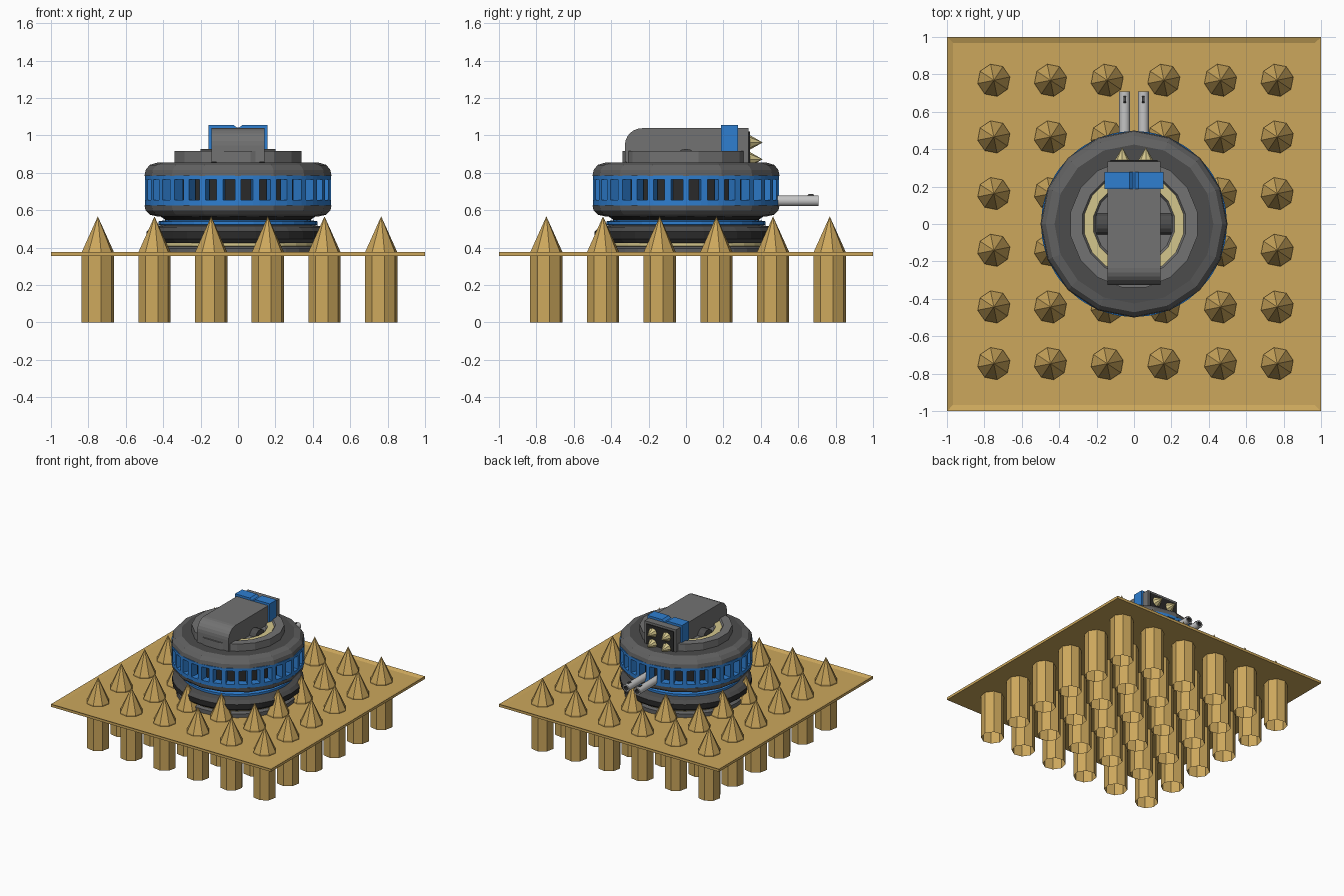
import bpy, bmesh, math
from mathutils import Vector

cube = bpy.data.objects.get("Cube")
if cube:
    bpy.data.objects.remove(cube, do_unlink=True)


def material(name, r, g, b):
    """Flat material from 0-255 display values."""
    col = [(c / 255 / 12.92) if c < 11 else ((c / 255 + 0.055) / 1.055) ** 2.4 for c in (r, g, b)] + [1]
    m = bpy.data.materials.new(name)
    m.use_nodes = True
    m.diffuse_color = col
    m.node_tree.nodes["Principled BSDF"].inputs["Base Color"].default_value = col
    return m


TAN = material("tan", 204, 167, 92)
CREAM = material("cream", 212, 198, 140)
BLUE = material("blue", 46, 126, 208)
GREY = material("grey", 114, 114, 114)
MID = material("mid grey", 98, 98, 98)
DARK = material("dark grey", 76, 76, 76)
BLACK = material("near black", 42, 42, 42)
STEEL = material("light steel", 196, 196, 196)


def finish(name, bm, mats):
    bmesh.ops.remove_doubles(bm, verts=bm.verts[:], dist=1e-5)
    bmesh.ops.recalc_face_normals(bm, faces=bm.faces[:])
    me = bpy.data.meshes.new(name)
    bm.to_mesh(me)
    bm.free()
    for m in mats:
        me.materials.append(m)
    ob = bpy.data.objects.new(name, me)
    bpy.context.collection.objects.link(ob)
    return ob


def add_lathe(bm, profile, sides, phase=0.0, at=(0, 0, 0), axis="Z", indices=None):
    """Revolve (radius, height) points; indices give the material of each strip."""
    def place(r, h, a):
        u, v = r * math.cos(a), r * math.sin(a)
        p = {"Z": (u, v, h), "Y": (u, h, v), "X": (h, u, v)}[axis]
        return bm.verts.new(Vector(p) + Vector(at))
    rows = []
    for r, h in profile:
        if r == 0:
            rows.append([place(0, h, 0)] * sides)
        else:
            rows.append([place(r, h, phase + math.tau * i / sides) for i in range(sides)])
    for k, (lo, hi) in enumerate(zip(rows, rows[1:])):
        for i in range(sides):
            j = (i + 1) % sides
            quad = list(dict.fromkeys((lo[i], lo[j], hi[j], hi[i])))
            if len(quad) > 2:
                bm.faces.new(quad).material_index = indices[k] if indices else 0


def lathe(name, profile, sides, mats, **kw):
    bm = bmesh.new()
    add_lathe(bm, profile, sides, **kw)
    return finish(name, bm, mats)


def prism(name, points, axis, a, b, mat):
    """Extrude a 2D outline along X or Y from a to b."""
    bm = bmesh.new()
    ends = []
    for d in (a, b):
        ends.append([bm.verts.new((d, u, v) if axis == "X" else (u, d, v)) for u, v in points])
        bm.faces.new(ends[-1])
    n = len(points)
    for i in range(n):
        j = (i + 1) % n
        bm.faces.new((ends[0][i], ends[0][j], ends[1][j], ends[1][i]))
    return finish(name, bm, [mat])


# Square platform with a thin raised rim
bm = bmesh.new()
bmesh.ops.create_cube(bm, size=1)
for v in bm.verts:
    v.co = (v.co.x * 2, v.co.y * 2, 0.355 if v.co.z < 0 else 0.376)
top = [f for f in bm.faces if f.calc_center_median().z > 0.37]
bmesh.ops.inset_region(bm, faces=top, thickness=0.045)
bmesh.ops.translate(bm, verts=top[0].verts[:], vec=(0, 0, -0.012))
finish("platform", bm, [TAN])

# Grid of octagonal posts (open below) and spikes
posts, spikes = bmesh.new(), bmesh.new()
for i in range(6):
    for j in range(6):
        at = (0.008 + (i - 2.5) * 0.303, 0.011 + (j - 2.5) * 0.303, 0)
        add_lathe(posts, [(0.088, 0), (0.088, 0.36)], 8, 0.2, at)
        add_lathe(spikes, [(0.088, 0.362), (0.088, 0.375), (0, 0.567)], 8, 0.2, at)
finish("posts", posts, [TAN])
finish("spikes", spikes, [TAN])

# Stacked base rings under the turret
lathe("base_ring", [(0, 0.36), (0.46, 0.36), (0.46, 0.395), (0.43, 0.408), (0, 0.408)], 32, [MID])
lathe("base_cream_ring", [(0.42, 0.4), (0.44, 0.408), (0.44, 0.424), (0.4, 0.43)], 32, [CREAM])
lathe("base_tyre", [(0.4, 0.424), (0.465, 0.424), (0.49, 0.445), (0.49, 0.485), (0.465, 0.51), (0.4, 0.522)],
      32, [DARK, BLACK], indices=[1, 0, 1, 0, 0])
lathe("neck_blue_ring", [(0.38, 0.518), (0.425, 0.522), (0.425, 0.54), (0.38, 0.548)], 32, [BLUE])
lathe("neck", [(0.39, 0.41), (0.39, 0.55), (0.42, 0.57)], 32, [BLACK])

# Drum: rounded skirt and shoulder around a dark core
PH = math.pi / 16
lathe("drum_skirt", [(0, 0.566), (0.43, 0.566), (0.472, 0.576), (0.494, 0.598), (0.5, 0.626), (0.41, 0.626)],
      16, [DARK, MID], indices=[0, 1, 1, 1, 1])
lathe("drum_core", [(0.42, 0.62), (0.42, 0.79)], 32, [BLACK])
lathe("drum_shoulder", [(0.41, 0.783), (0.5, 0.783), (0.494, 0.815), (0.472, 0.842), (0.425, 0.856), (0.3, 0.856)],
      16, [MID, DARK], indices=[0, 0, 0, 0, 1])

# Blue band with a ring of window openings
WINDOWS = 32
bm = bmesh.new()
levels = (0.624, 0.653, 0.763, 0.785)
half = math.tau / WINDOWS * 0.325
angles = [math.tau * (k + 0.5) / WINDOWS + s * half for k in range(WINDOWS) for s in (-1, 1)]
rows = [[bm.verts.new((0.497 * math.cos(a), 0.497 * math.sin(a), z)) for a in angles] for z in levels]
for r in range(3):
    for i in range(len(angles)):
        j = (i + 1) % len(angles)
        if r != 1 or i % 2:
            bm.faces.new((rows[r][i], rows[r][j], rows[r + 1][j], rows[r + 1][i]))
band = finish("window_band", bm, [BLUE])
mod = band.modifiers.new("thickness", "SOLIDIFY")
mod.thickness = 0.065
mod.offset = -1

# Top cap with a cream ring set into it
lathe("top_cap", [(0.345, 0.85), (0.345, 0.915), (0.28, 0.915), (0.27, 0.9), (0.22, 0.9), (0.21, 0.885), (0, 0.885)],
      16, [GREY, CREAM], phase=PH, indices=[0, 0, 0, 1, 0, 0])
lathe("trunnion", [(0, -0.2), (0.06, -0.2), (0.06, 0.2), (0, 0.2)], 16, [DARK], axis="X", at=(0, 0, 0.868))

# Launcher housing with a rounded front top edge
arc = [(-0.235 - 0.092 * math.sin(t), 0.946 + 0.092 * math.cos(t))
       for t in [math.pi / 2 * k / 6 for k in range(7)]]
prism("housing", [(0.335, 0.83), (0.335, 1.038)] + arc + [(-0.327, 0.858), (-0.2, 0.83)], "X", -0.143, 0.143, GREY)
prism("housing_end_plate", [(-0.125, 0.845), (0.125, 0.845), (0.125, 1.02), (-0.125, 1.02)],
      "Y", 0.332, 0.341, BLACK)

# Blue strap over the housing, notched in the middle
outline = [(-0.157, 0.905), (0.157, 0.905), (0.157, 1.056), (0.024, 1.056), (0.006, 1.041),
           (-0.006, 1.041), (-0.024, 1.056), (-0.157, 1.056)]
prism("housing_strap", outline, "Y", 0.187, 0.277, BLUE)

# Four pointed warheads
bm = bmesh.new()
for x in (-0.063, 0.063):
    for z in (0.872, 0.962):
        add_lathe(bm, [(0, 0.335), (0.038, 0.335), (0.038, 0.343), (0, 0.41)], 8, at=(x, 0, z), axis="Y")
finish("warheads", bm, [CREAM])

# Twin barrels with dark bores, sights and slots
for side, x in (("right", -0.05), ("left", 0.05)):
    barrel = lathe(side + "_barrel", [(0, 0.43), (0.029, 0.43), (0.029, 0.708), (0.018, 0.708), (0.018, 0.66), (0, 0.66)],
                   16, [STEEL, BLACK], axis="Y", at=(x, 0, 0.65), indices=[0, 0, 0, 1, 1])
    for p in barrel.data.polygons:
        p.use_smooth = abs(p.normal.y) < 0.5
    barrel.data.set_sharp_from_angle(angle=math.radians(40))
    prism(side + "_barrel_sight", [(0.645, 0.676), (0.685, 0.676), (0.68, 0.686), (0.655, 0.686)],
          "X", x - 0.007, x + 0.007, DARK)
